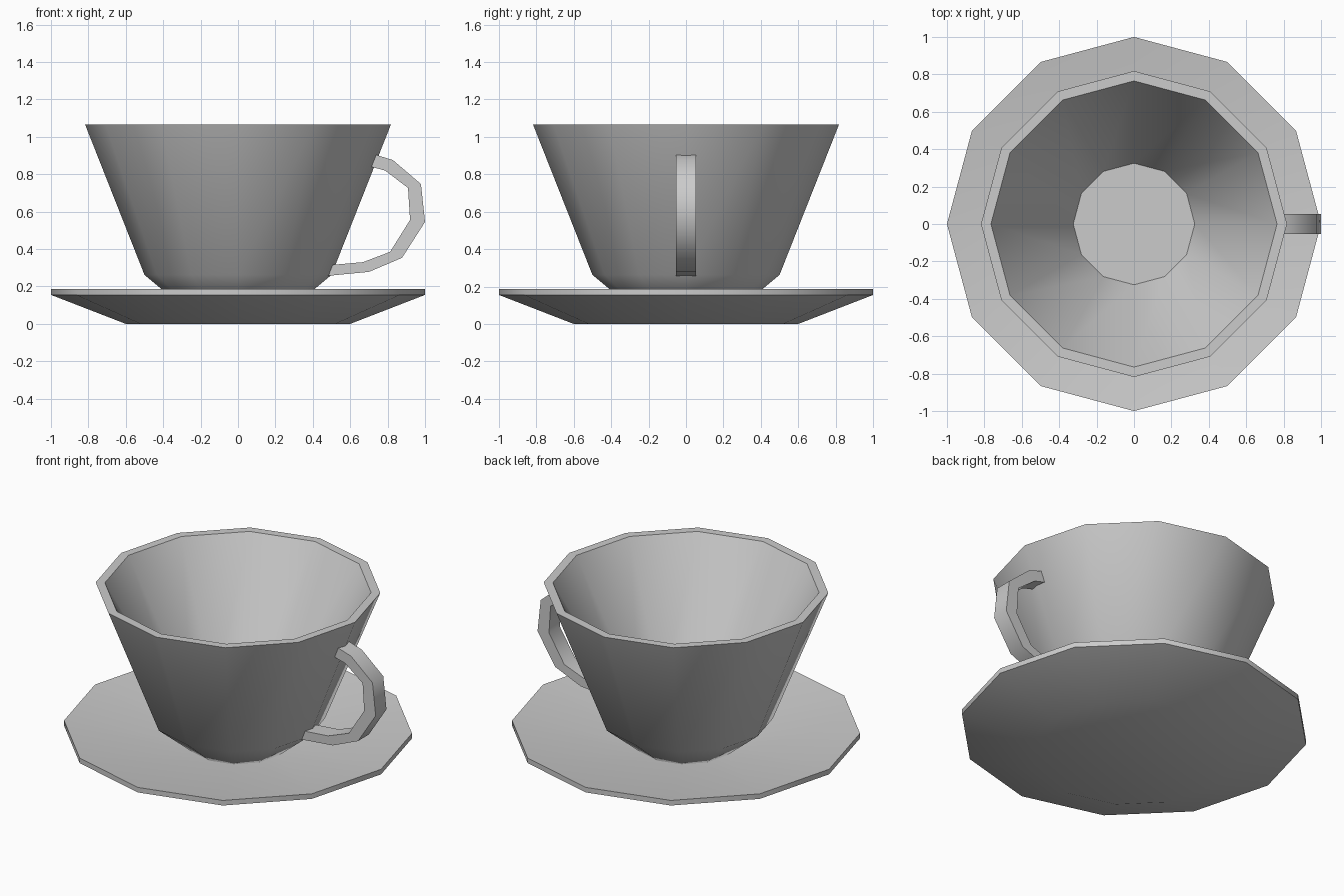
import bpy, bmesh, math

if "Cube" in bpy.data.objects:
    bpy.data.objects.remove(bpy.data.objects["Cube"])

SIDES = 12

mat = bpy.data.materials.new("plain_grey")
mat.diffuse_color = (0.6, 0.6, 0.6, 1.0)
mat.use_nodes = True
mat.node_tree.nodes["Principled BSDF"].inputs["Base Color"].default_value = mat.diffuse_color


def finish(name, bm):
    """Turn a bmesh into a shaded object with the grey material."""
    bmesh.ops.recalc_face_normals(bm, faces=bm.faces)
    mesh = bpy.data.meshes.new(name)
    bm.to_mesh(mesh)
    bm.free()
    mesh.materials.append(mat)
    obj = bpy.data.objects.new(name, mesh)
    bpy.context.collection.objects.link(obj)
    bpy.ops.object.select_all(action='DESELECT')
    obj.select_set(True)
    bpy.context.view_layer.objects.active = obj
    bpy.ops.object.shade_smooth_by_angle(angle=math.radians(55))
    return obj


def lathe(name, profile):
    """Twelve-sided solid from (radius, height) rings, capped at both ends."""
    bm = bmesh.new()
    rings = [[bm.verts.new((r * math.cos(math.tau * i / SIDES),
                            r * math.sin(math.tau * i / SIDES), z))
              for i in range(SIDES)] for r, z in profile]
    for a, b in zip(rings, rings[1:]):
        for i in range(SIDES):
            j = (i + 1) % SIDES
            bm.faces.new((a[i], a[j], b[j], b[i]))
    bm.faces.new(rings[0])
    bm.faces.new(rings[-1])
    return finish(name, bm)


# Saucer: sloping underside, thin rim, shallow dished top
lathe("saucer", [(0.60, 0.0), (1.0, 0.155), (1.0, 0.187), (0.285, 0.08)])

# Cup: chamfered foot resting in the dish, flared wall, flat lip, hollow inside
lathe("cup", [(0.285, 0.083), (0.50, 0.262), (0.818, 1.067),
              (0.765, 1.067), (0.325, 0.27)])

# Handle: flat strip following an outer and an inner outline
outer = [(0.737, 0.904), (0.828, 0.876), (0.978, 0.748), (1.0, 0.545),
         (0.877, 0.353), (0.70, 0.278), (0.481, 0.257)]
inner = [(0.711, 0.84), (0.786, 0.82), (0.909, 0.727), (0.92, 0.556),
         (0.813, 0.385), (0.668, 0.33), (0.497, 0.315)]
HALF = 0.054
bm = bmesh.new()
sections = [[bm.verts.new((x, y, z)) for (x, z), y in
             ((o, -HALF), (o, HALF), (i, HALF), (i, -HALF))]
            for o, i in zip(outer, inner)]
for a, b in zip(sections, sections[1:]):
    for k in range(4):
        n = (k + 1) % 4
        bm.faces.new((a[k], a[n], b[n], b[k]))
bm.faces.new(sections[0])
bm.faces.new(sections[-1])
finish("handle", bm)
